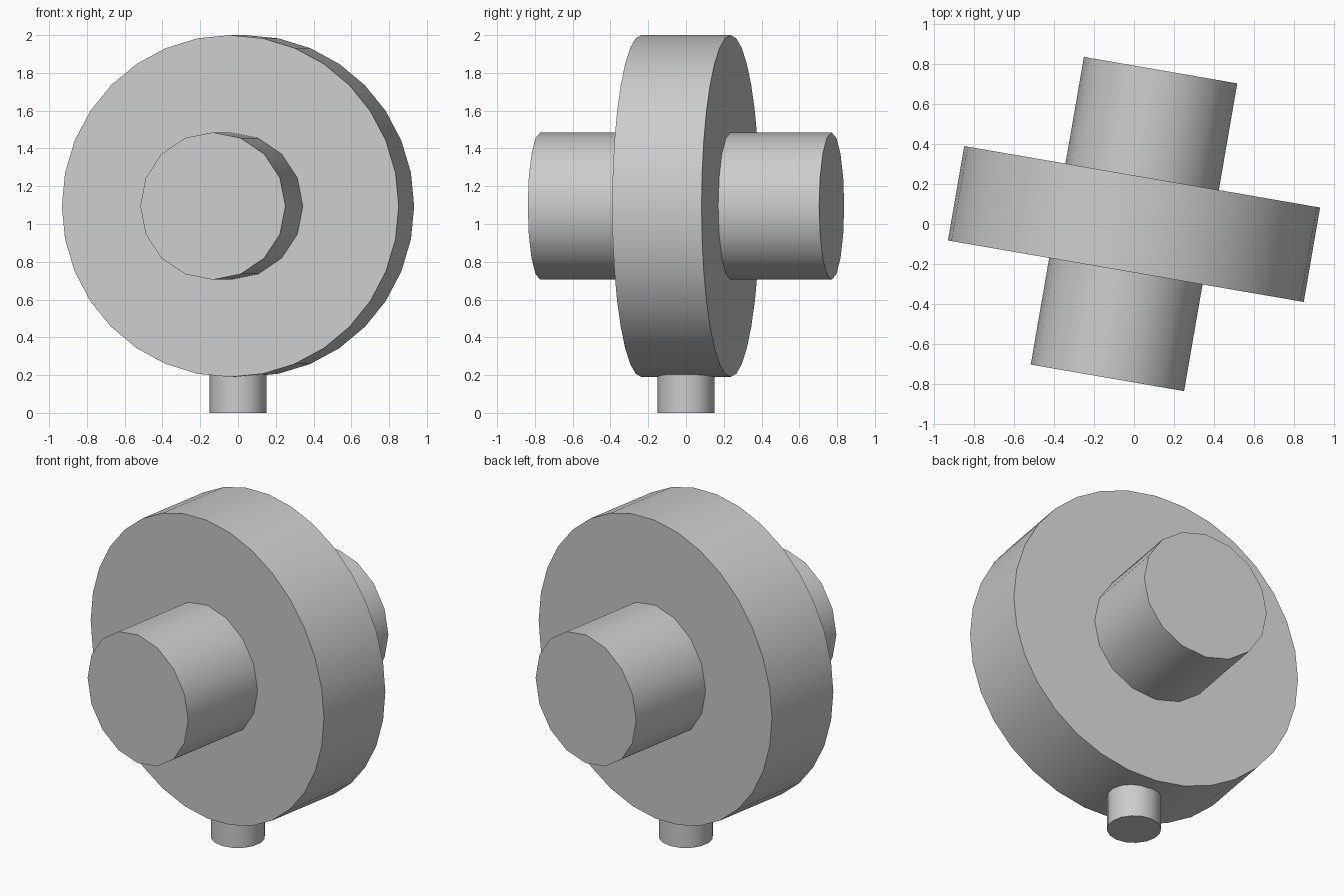
import bpy
import math

cube = bpy.data.objects.get("Cube")
if cube:
    bpy.data.objects.remove(cube, do_unlink=True)

# Single flat grey
grey = bpy.data.materials.new("plain_grey")
grey.use_nodes = True
colour = (0.6, 0.6, 0.6, 1)
grey.diffuse_color = colour
grey.node_tree.nodes["Principled BSDF"].inputs["Base Color"].default_value = colour

AXLE_HEIGHT = 1.095
TURN = math.radians(-9.8)


def cylinder(name, sides, radius, depth, z, rotation=(0, 0, 0)):
    bpy.ops.mesh.primitive_cylinder_add(
        vertices=sides, radius=radius, depth=depth,
        location=(0, 0, z), rotation=rotation)
    part = bpy.context.object
    part.name = name
    part.data.materials.append(grey)
    bpy.ops.object.shade_smooth_by_angle(angle=math.radians(30))
    return part


# Wheel and axle share one slightly turned horizontal axis
lying = (math.pi / 2, 0, TURN)
cylinder("wheel_disc", 32, 0.905, 0.48, AXLE_HEIGHT, lying)
cylinder("axle", 16, 0.39, 1.565, AXLE_HEIGHT, lying)

# Short upright stem, its top sunk into the disc
STEM_TOP = 0.3
cylinder("stem", 16, 0.15, STEM_TOP, STEM_TOP / 2)
